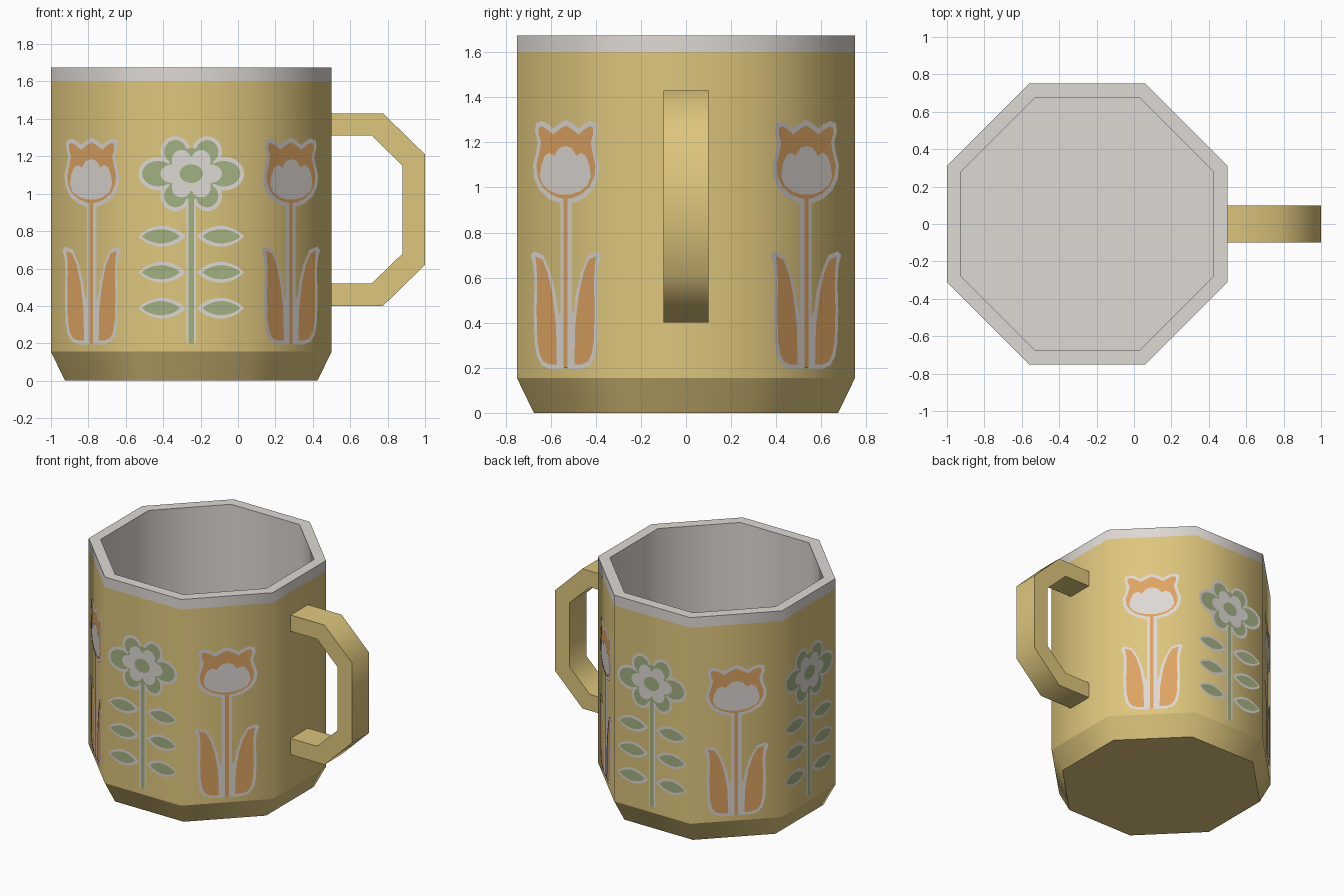
import bpy, bmesh, math

if "Cube" in bpy.data.objects:
    bpy.data.objects.remove(bpy.data.objects["Cube"])

CX, APO = -0.25, 0.75          # body axis and distance from axis to each flat side


def material(name, rgb):
    m = bpy.data.materials.new(name)
    m.diffuse_color = (*rgb, 1)
    m.use_nodes = True
    m.node_tree.nodes["Principled BSDF"].inputs["Base Color"].default_value = m.diffuse_color
    return m


YELLOW, WHITE, ORANGE, GREEN = range(4)
MATS = [material("mustard_yellow", (0.73, 0.565, 0.205)),
        material("warm_white", (0.73, 0.69, 0.655)),
        material("soft_orange", (0.73, 0.37, 0.12)),
        material("sage_green", (0.36, 0.44, 0.22))]


def finish(bm, name):
    me = bpy.data.meshes.new(name)
    bm.to_mesh(me)
    bm.free()
    for m in MATS:
        me.materials.append(m)
    ob = bpy.data.objects.new(name, me)
    bpy.context.collection.objects.link(ob)
    return ob


# Body: an eight-sided lathe of (apothem, height, colour of the band above)
def build_body():
    bm = bmesh.new()
    profile = [(0.675, 0, YELLOW), (APO, 0.155, YELLOW), (APO, 1.6, WHITE),
               (APO, 1.675, WHITE), (0.675, 1.675, WHITE), (0.675, 0.1, WHITE)]
    rings = []
    for apo, z, _ in profile:
        r = apo / math.cos(math.pi / 8)
        angs = [math.pi / 8 + k * math.pi / 4 for k in range(8)]
        rings.append([bm.verts.new((CX + r * math.cos(a), r * math.sin(a), z)) for a in angs])
    for i in range(len(rings) - 1):
        for k in range(8):
            j = (k + 1) % 8
            f = bm.faces.new((rings[i][k], rings[i][j], rings[i + 1][j], rings[i + 1][k]))
            f.material_index = profile[i][2]
            f.smooth = i != 3
    bm.faces.new(rings[0][::-1]).material_index = YELLOW
    bm.faces.new(rings[-1]).material_index = WHITE
    # horizontal rings stay crisp, upright edges shade smoothly
    for e in bm.edges:
        if abs(e.verts[0].co.z - e.verts[1].co.z) < 1e-4:
            e.smooth = abs(e.verts[0].co.z - 1.6) < 1e-3
    finish(bm, "mug_body")


# Handle: angular C-shaped band
def build_handle():
    outer = [(0.5, 1.43), (0.775, 1.43), (1, 1.21), (1, 0.62), (0.775, 0.4), (0.5, 0.4)]
    inner = [(0.5, 1.31), (0.715, 1.31), (0.88, 1.15), (0.88, 0.68), (0.715, 0.52), (0.5, 0.52)]
    bm = bmesh.new()
    rows = [[bm.verts.new((p[0], y, p[1])) for p, y in
             ((o, -0.1), (o, 0.1), (n, 0.1), (n, -0.1))] for o, n in zip(outer, inner)]
    for a, b in zip(rows, rows[1:]):
        for k in range(4):
            f = bm.faces.new((a[k], a[(k + 1) % 4], b[(k + 1) % 4], b[k]))
            f.smooth = k in (0, 2)
    bm.faces.new(rows[0])
    bm.faces.new(rows[-1][::-1])
    bmesh.ops.recalc_face_normals(bm, faces=bm.faces)
    for e in bm.edges:
        if not all(f.smooth for f in e.link_faces):
            e.smooth = False
    finish(bm, "handle")


# Outline helpers, all in (sideways, height) on a flat side
def mirrored(half):
    return half + [(-u, z) for u, z in half[-2:0:-1]]


def flip(pts):
    return [(-u, z) for u, z in pts]


def ellipse(u, z, ru, rz, n=20):
    return [(u + ru * math.cos(2 * math.pi * i / n), z + rz * math.sin(2 * math.pi * i / n))
            for i in range(n)]


def rect(w, z0, z1):
    return [(-w, z0), (w, z0), (w, z1), (-w, z1)]


def lens(u0, u1, z, h, n=10):
    top = [(u0 + (u1 - u0) * i / n, h * math.sin(math.pi * i / n) ** 0.75) for i in range(n + 1)]
    return [(u, z + d) for u, d in top] + [(u, z - d) for u, d in top[-2:0:-1]]


def tulip():
    edge = [(0, 1.30), (.04, 1.285), (.08, 1.262), (.11, 1.28), (.15, 1.295), (.19, 1.285),
            (.195, 1.25), (.178, 1.2), (.19, 1.15), (.208, 1.1), (.2, 1.04), (.17, .99),
            (.11, .95), (.04, .93), (0, .93)]
    petals = [(0, 1.275), (.035, 1.26), (.08, 1.235), (.115, 1.257), (.15, 1.272), (.17, 1.265),
              (.172, 1.24), (.156, 1.2), (.168, 1.15), (.185, 1.1), (.178, 1.05), (.15, 1.005),
              (.1, .972), (.04, .953), (0, .95)]
    heart = [(0, 1.185), (.04, 1.175), (.07, 1.14), (.1, 1.155), (.13, 1.14), (.15, 1.1),
             (.16, 1.05), (.14, 1.01), (.09, .982), (.03, .968), (0, .968)]
    leaf_edge = [(.22, .70), (.2, .717), (.14, .70), (.094, .62), (.063, .53), (.05, .45),
                 (.012, .42), (.012, .195), (.1, .195), (.15, .21), (.182, .25), (.197, .32),
                 (.202, .45), (.197, .58), (.203, .65)]
    leaf = [(.19, .695), (.145, .68), (.112, .62), (.084, .53), (.07, .45), (.06, .38),
            (.055, .215), (.1, .215), (.14, .228), (.163, .26), (.177, .32), (.182, .45),
            (.178, .58), (.182, .65)]
    return [(1, WHITE, rect(.036, .2, .95)), (1, WHITE, mirrored(edge)),
            (2, WHITE, leaf_edge), (2, WHITE, flip(leaf_edge)),
            (2, ORANGE, mirrored(petals)), (3, ORANGE, rect(.012, .2, .96)),
            (3, ORANGE, leaf), (3, ORANGE, flip(leaf)), (4, WHITE, mirrored(heart))]


def daisy():
    zc = 1.107
    out = [(1, WHITE, rect(.026, .2, 1)), (2, GREEN, rect(.014, .2, 1))]
    # three pairs of leaves
    for z in (.772, .58, .388):
        for shape, layer, col in ((lens(.03, .282, z, .056), 1, WHITE),
                                  (lens(.06, .264, z, .038), 2, GREEN)):
            out += [(layer, col, shape), (layer, col, flip(shape))]
    # six petals in three nested rings: (layer, colour, side petal, slanted petal)
    for layer, col, side, slant in (
            (2, WHITE, (.175, .108, .09), (.085, .118, .08, .083)),
            (3, GREEN, (.175, .088, .068), (.085, .118, .06, .062)),
            (4, WHITE, (.1, .065, .05), (.052, .072, .052, .055))):
        out.append((layer, col, ellipse(0, zc, side[0] * .75, slant[1] + .02)))
        for s in (-1, 1):
            out.append((layer, col, ellipse(s * side[0], zc, side[1], side[2])))
            for t in (-1, 1):
                out.append((layer, col, ellipse(s * slant[0], zc + t * slant[1], *slant[2:])))
    out.append((5, GREEN, ellipse(0, zc, .062, .05)))
    return out


# Painted motif laid as thin layers on flat side k (normal at k * 45 degrees)
def paint(k, shapes, name):
    a = k * math.pi / 4
    c, s = math.cos(a), math.sin(a)
    bm = bmesh.new()
    for layer, col, pts in shapes:
        d = APO + layer * 0.0018
        f = bm.faces.new([bm.verts.new((CX + c * d - s * u, s * d + c * u, z)) for u, z in pts])
        f.normal_update()
        if f.normal.x * c + f.normal.y * s < 0:
            f.normal_flip()
        f.material_index = col
    finish(bm, name)


build_body()
build_handle()
for k, side in ((1, "back_right"), (3, "back_left"), (5, "front_left"), (7, "front_right")):
    paint(k, tulip(), "painted_tulip_" + side)
for k, side in ((2, "back"), (4, "left"), (6, "front")):
    paint(k, daisy(), "painted_flower_" + side)
